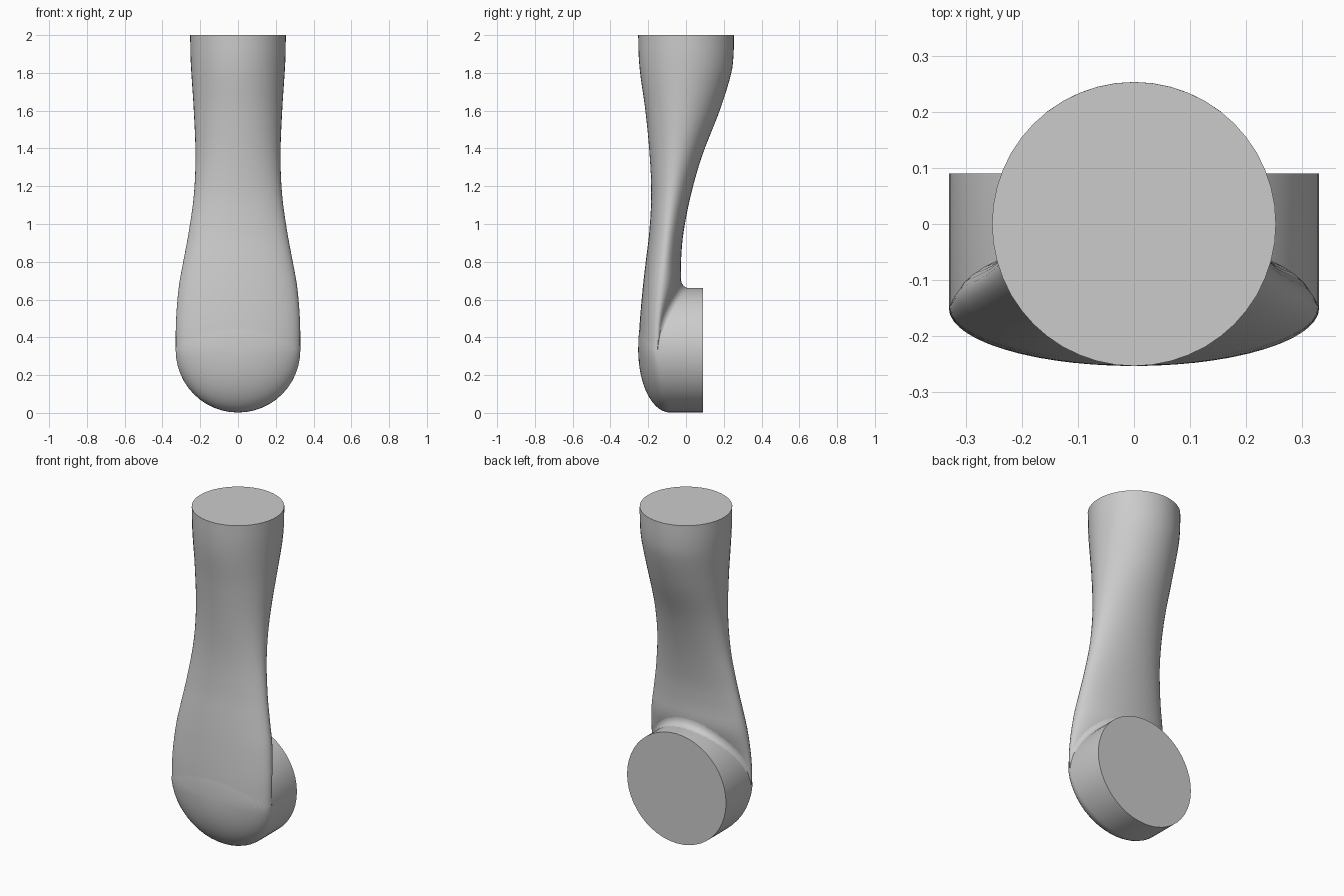
import bpy, bmesh, math

cube = bpy.data.objects.get("Cube")
if cube:
    bpy.data.objects.remove(cube, do_unlink=True)

grey = bpy.data.materials.new("plain grey")
grey.use_nodes = True
grey.diffuse_color = (0.6, 0.6, 0.6, 1)
grey.node_tree.nodes["Principled BSDF"].inputs["Base Color"].default_value = (0.6, 0.6, 0.6, 1)

SIDES = 48
RADIUS = 0.33      # round end
CENTRE = 0.332
FRONT = -0.253

# Neck sections: height, half width, front y, widest y, back y
SECTIONS = [
    (0.332, 0.33, -0.253, -0.15, -0.12),
    (0.49, 0.328, -0.244, -0.146, -0.09),
    (0.67, 0.313, -0.228, -0.13, -0.03),
    (0.81, 0.288, -0.212, -0.115, -0.026),
    (0.95, 0.262, -0.195, -0.1, -0.014),
    (1.15, 0.234, -0.184, -0.076, 0.025),
    (1.36, 0.225, -0.192, -0.05, 0.085),
    (1.6, 0.234, -0.215, -0.025, 0.178),
    (1.8, 0.247, -0.243, -0.005, 0.24),
    (1.9, 0.252, -0.251, 0.0, 0.252),
    (2.0, 0.253, -0.253, 0.0, 0.253),
]


def slope(i, k):
    a, b = SECTIONS[max(i - 1, 0)], SECTIONS[min(i + 1, len(SECTIONS) - 1)]
    return (b[k] - a[k]) / (b[0] - a[0])


def section(z):
    """Smoothly interpolated half width, front, widest and back y."""
    i = 0
    while i < len(SECTIONS) - 2 and z > SECTIONS[i + 1][0]:
        i += 1
    a, b = SECTIONS[i], SECTIONS[i + 1]
    h = b[0] - a[0]
    t = (z - a[0]) / h
    s = t * t * (3 - 2 * t)
    return [a[k] + (b[k] - a[k]) * s
            + h * t * (1 - t) * ((1 - t) * slope(i, k) - t * slope(i + 1, k))
            for k in range(1, 5)]


def build(name, rings, closed=True, caps=(False, False), flip=False):
    """Skin a list of point rings into a smooth object."""
    bm = bmesh.new()
    rows = [[bm.verts.new(p) for p in ring] for ring in rings]
    n = len(rows[0])
    for low, high in zip(rows, rows[1:]):
        for j in range(n if closed else n - 1):
            k = (j + 1) % n
            quad = (low[j], low[k], high[k], high[j])
            bm.faces.new(quad[::-1] if flip else quad)
    for row, cap in zip((rows[0], rows[-1]), caps):
        if cap:
            bm.faces.new(row)
    if closed:
        bmesh.ops.recalc_face_normals(bm, faces=bm.faces)
    mesh = bpy.data.meshes.new(name)
    bm.to_mesh(mesh)
    bm.free()
    mesh.materials.append(grey)
    obj = bpy.data.objects.new(name, mesh)
    bpy.context.collection.objects.link(obj)
    bpy.ops.object.select_all(action="DESELECT")
    obj.select_set(True)
    bpy.context.view_layer.objects.active = obj
    bpy.ops.object.shade_smooth_by_angle(angle=math.radians(40))
    return obj


# Neck: round at the top, flattening towards the round end
def neck_ring(z):
    width, front, mid, back = section(z)
    ring = []
    for j in range(SIDES):
        a = math.tau * j / SIDES
        reach = (back - mid) if math.sin(a) > 0 else (mid - front)
        ring.append((width * math.cos(a), mid + reach * math.sin(a), z))
    return ring


STEPS = 48
build("neck", [neck_ring(CENTRE + (2 - CENTRE) * i / STEPS) for i in range(STEPS + 1)],
      caps=(True, True))


# Round end: flat back disc, straight rim and domed front
def end_ring(r, depth):
    ring = []
    for j in range(SIDES):
        a = math.tau * j / SIDES
        edge = -0.15 + 0.065 * max(0, -math.cos(a))
        y = 0.09 if depth is None else edge + (FRONT - edge) * depth
        ring.append((r * math.sin(a), y, CENTRE + r * math.cos(a)))
    return ring


dome = [math.pi / 2 * i / 14 for i in range(14)] + [math.pi / 2 - 0.02]
build("round_end", [end_ring(RADIUS, None)]
      + [end_ring(RADIUS * math.cos(a), math.sin(a)) for a in dome], caps=(True, True))


# Fillet where the back of the neck meets the rim
def neck_back(x, z):
    width, front, mid, back = section(z)
    return mid + (back - mid) * math.sqrt(max(0, 1 - (x / width) ** 2))


def fillet_ring(a):
    ring = []
    for j in range(41):
        t = math.radians(-72 + 144 * j / 40)
        size = 0.05 * math.cos(t)
        r = RADIUS - 0.001 + size * (1 - math.cos(a))
        x, z = r * math.sin(t), CENTRE + r * math.cos(t)
        ring.append((x, neck_back(x, z) + size * (1 - math.sin(a)) - 0.001, z))
    return ring


build("neck_fillet", [fillet_ring(math.pi / 2 * i / 8) for i in range(9)],
      closed=False, flip=True)
